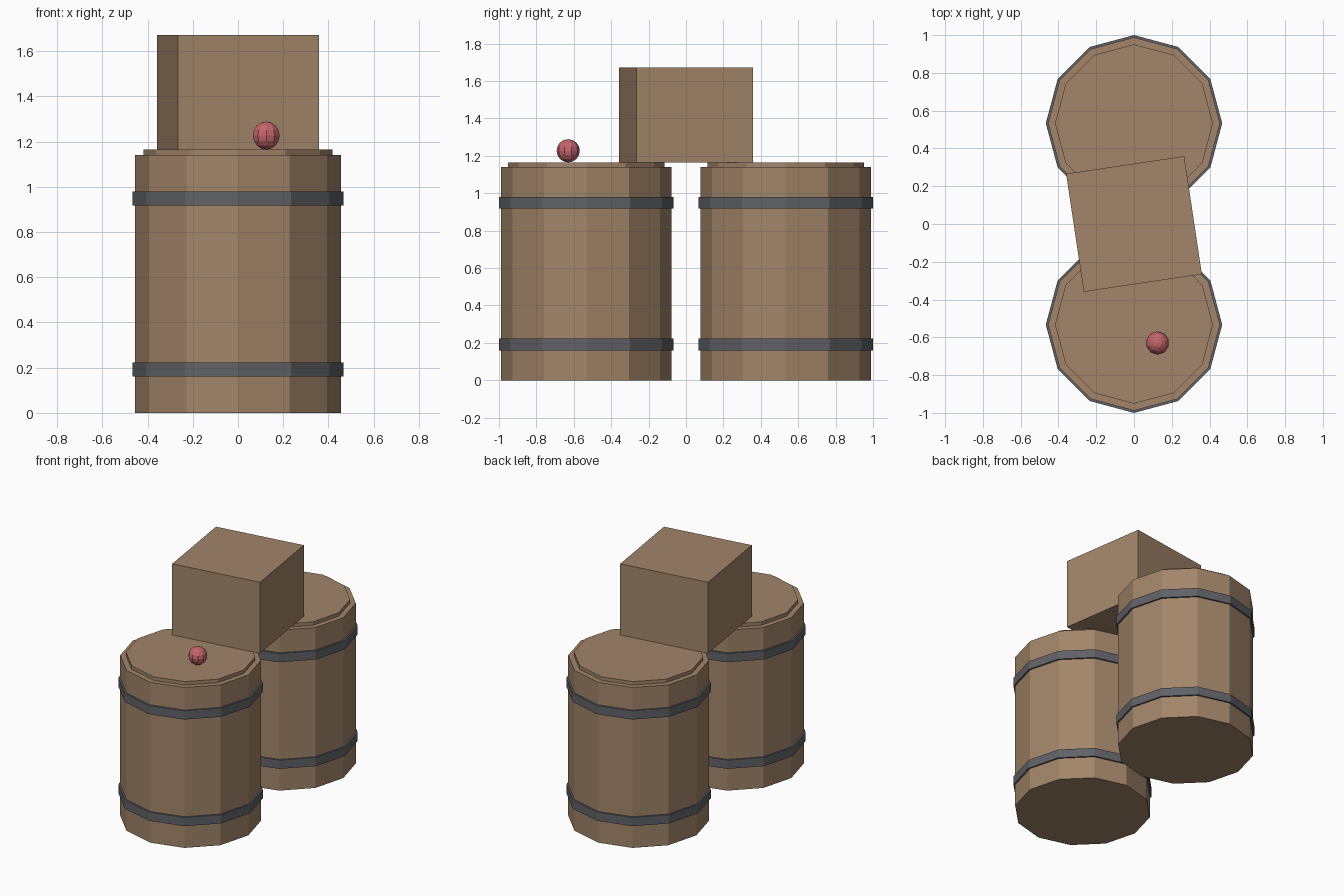
import bpy
import math

if "Cube" in bpy.data.objects:
    bpy.data.objects.remove(bpy.data.objects["Cube"])


def material(name, rgb):
    m = bpy.data.materials.new(name)
    m.diffuse_color = (*rgb, 1)
    m.use_nodes = True
    m.node_tree.nodes["Principled BSDF"].inputs["Base Color"].default_value = m.diffuse_color
    return m


wood = material("brown_wood", (0.36, 0.235, 0.142))
iron = material("dark_iron", (0.115, 0.122, 0.135))
red = material("apple_red", (0.55, 0.13, 0.15))


def finish(name, mat):
    ob = bpy.context.object
    ob.name = name
    ob.data.materials.append(mat)
    return ob


def drum(name, radius, y, z0, z1, mat):
    """Twelve-sided flat-faced cylinder between two heights."""
    bpy.ops.mesh.primitive_cylinder_add(vertices=12, radius=radius, depth=z1 - z0,
                                        location=(0, y, (z0 + z1) / 2))
    return finish(name, mat)


# Two barrels, each with a raised lid and two hoops
for side, y in (("front", -0.533), ("back", 0.533)):
    drum(side + "_barrel_body", 0.455, y, 0, 1.14, wood)
    drum(side + "_barrel_lid", 0.418, y, 1.13, 1.165, wood)
    drum(side + "_lower_hoop", 0.467, y, 0.16, 0.222, iron)
    drum(side + "_upper_hoop", 0.467, y, 0.918, 0.98, iron)

# Crate bridging the barrels, slightly turned
bpy.ops.mesh.primitive_cube_add(size=1, location=(0, 0, 1.418),
                                rotation=(0, 0, math.radians(8.5)))
finish("crate", wood).scale = (0.632, 0.632, 0.506)

# Small fruit on the front barrel
bpy.ops.mesh.primitive_uv_sphere_add(segments=10, ring_count=8, radius=0.062,
                                     location=(0.125, -0.63, 1.227))
finish("fruit", red)
